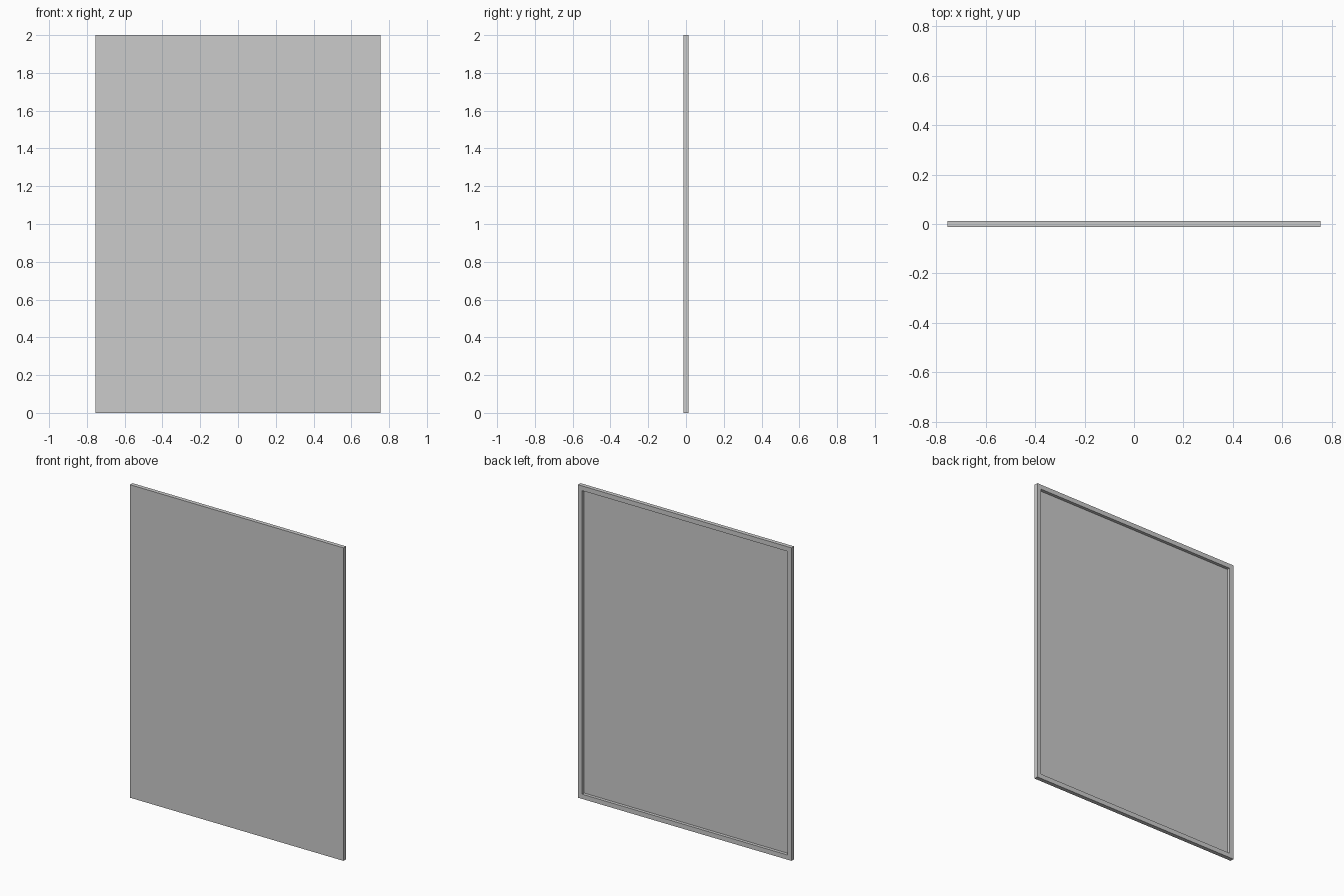
import bpy

if "Cube" in bpy.data.objects:
    bpy.data.objects.remove(bpy.data.objects["Cube"])

W, H, T = 1.51, 2.0, 0.026   # overall width, height, thickness
BAR, SHEET = 0.03, 0.006     # back frame width, front sheet thickness


def box(name, x0, x1, y0, y1, z0, z1):
    bpy.ops.mesh.primitive_cube_add(
        size=1, location=((x0 + x1) / 2, (y0 + y1) / 2, (z0 + z1) / 2))
    ob = bpy.context.object
    ob.name = name
    ob.scale = (x1 - x0, y1 - y0, z1 - z0)
    bpy.ops.object.transform_apply(location=False, rotation=False, scale=True)
    return ob


# Thin front sheet
front, seam, back = -T / 2, -T / 2 + SHEET, T / 2
box("front_panel", -W / 2, W / 2, front, seam, 0, H)

# Raised border around the back
outer, inner = W / 2, W / 2 - BAR
box("frame_left", -outer, -inner, seam, back, 0, H)
box("frame_right", inner, outer, seam, back, 0, H)
box("frame_bottom", -inner, inner, seam, back, 0, BAR)
box("frame_top", -inner, inner, seam, back, H - BAR, H)
